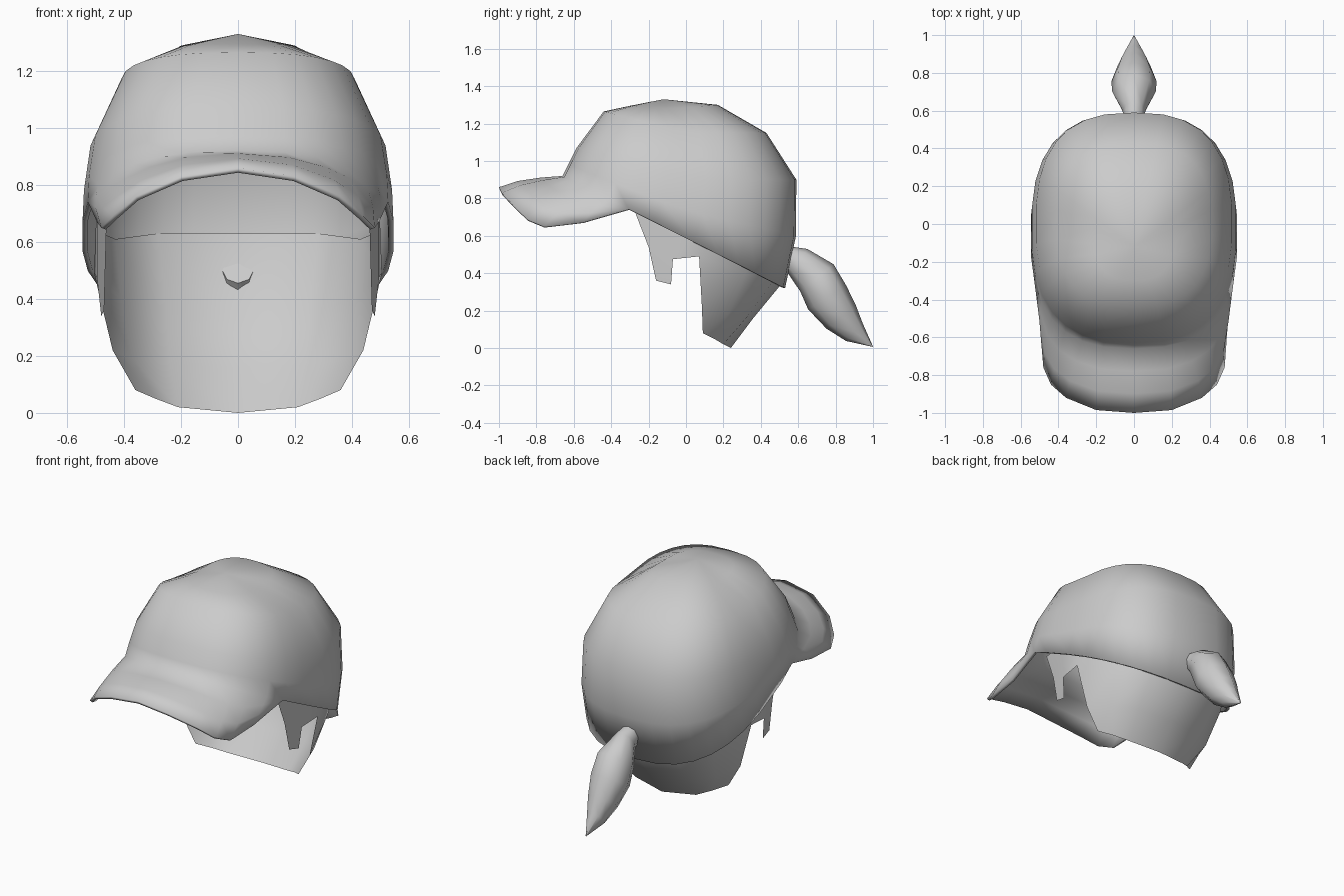
import bpy, bmesh
from math import sin, cos, pi, radians
from mathutils import Vector

if "Cube" in bpy.data.objects:
    bpy.data.objects.remove(bpy.data.objects["Cube"])

grey = bpy.data.materials.new("plain grey")
grey.use_nodes = True
grey.diffuse_color = (0.6, 0.6, 0.6, 1)
grey.node_tree.nodes["Principled BSDF"].inputs["Base Color"].default_value = (0.6, 0.6, 0.6, 1)


def finish(name, bm, angle=60):
    bmesh.ops.remove_doubles(bm, verts=bm.verts[:], dist=0.0005)
    bmesh.ops.recalc_face_normals(bm, faces=bm.faces[:])
    mesh = bpy.data.meshes.new(name)
    bm.to_mesh(mesh)
    bm.free()
    mesh.materials.append(grey)
    obj = bpy.data.objects.new(name, mesh)
    bpy.context.collection.objects.link(obj)
    bpy.ops.object.select_all(action='DESELECT')
    obj.select_set(True)
    bpy.context.view_layer.objects.active = obj
    bpy.ops.object.shade_smooth_by_angle(angle=radians(angle))
    return obj


def skin(bm, rows, closed=False):
    """Join neighbouring rows of verts with quads."""
    for a, b in zip(rows, rows[1:]):
        n = len(a)
        for i in range(n if closed else n - 1):
            j = (i + 1) % n
            bm.faces.new((a[i], a[j], b[j], b[i]))


def mirrored(half):
    """Full row from its x >= 0 half, which starts on the centre line."""
    return [(-x, y, z) for x, y, z in half[:0:-1]] + list(half)


def power(v, p):
    return abs(v) ** p * (1 if v >= 0 else -1)


# Cap crown: tilted superellipse rings (front y, z, back y, z, half width, side z)
COLUMNS = 30
rings = [
    (-0.30, 1.295, 0.17, 1.30, 0.21, 1.28),
    (-0.44, 1.265, 0.43, 1.15, 0.41, 1.155),
    (-0.585, 1.07, 0.59, 0.90, 0.52, 0.91),
    (-0.63, 0.98, 0.588, 0.60, 0.543, 0.74),
    (-0.66, 0.92, 0.53, 0.32, 0.548, 0.62),
]
bm = bmesh.new()
rows = []
for fy, fz, by, bz, w, sz in rings:
    row = []
    for i in range(COLUMNS):
        a = 2 * pi * i / COLUMNS
        c, s = power(cos(a), 0.77), power(sin(a), 0.77)
        y = (fy + by) / 2 - c * (by - fy) / 2
        z = sz + abs(c) * ((fz if c > 0 else bz) - sz)
        row.append(bm.verts.new((w * s, y, z)))
    rows.append(row)
skin(bm, rows, closed=True)
apex = bm.verts.new((0, -0.12, 1.33))
for i in range(COLUMNS):
    bm.faces.new((apex, rows[0][i], rows[0][(i + 1) % COLUMNS]))

# Brim: grows forward from the front of the crown's rim to a drooping outline
outline = mirrored([(0, -1, 0.86), (0.2, -0.985, 0.83), (0.36, -0.92, 0.76),
                    (0.44, -0.85, 0.69), (0.48, -0.76, 0.65), (0.495, -0.55, 0.67)])
rim = [rows[-1][i] for i in range(-6, 7)]
brim_rows = [rim]
for t, lift in ((0.35, 0.012), (0.7, 0.015), (1, 0)):
    row = [rim[0]]
    for v, p in zip(rim[1:-1], outline):
        q = v.co.lerp(Vector(p), t)
        row.append(bm.verts.new((q.x * (1 + lift), q.y, q.z + lift)))
    brim_rows.append(row + [rim[-1]])
for a, b in zip(brim_rows, brim_rows[1:]):
    for i in range(12):
        quad = list(dict.fromkeys((a[i], a[i + 1], b[i + 1], b[i])))
        bm.faces.new(quad)
cap = finish("cap", bm)
thick = cap.modifiers.new("thickness", 'SOLIDIFY')
thick.thickness = 0.018
thick.offset = -1

# Hair: sheet round the back of the head, from under the cap to the nape
bm = bmesh.new()
hair_rows = [
    [(0, 0.55, 0.63), (0.28, 0.52, 0.63), (0.43, 0.36, 0.61), (0.5, 0.07, 0.64)],
    [(0, 0.5, 0.33), (0.25, 0.46, 0.35), (0.41, 0.32, 0.40), (0.505, 0.07, 0.49)],
    [(0, 0.36, 0.16), (0.24, 0.33, 0.17), (0.37, 0.23, 0.19), (0.44, 0.085, 0.22)],
    [(0, 0.24, 0), (0.21, 0.2, 0.02), (0.29, 0.15, 0.05), (0.36, 0.09, 0.08)],
]
skin(bm, [[bm.verts.new(p) for p in mirrored(r)] for r in hair_rows])

# Sideburns: strip over the ear with a tab hanging in front of it
strip = [
    [(0.5, 0.07, 0.64), (0.505, 0.07, 0.49)],
    [(0.495, -0.07, 0.70), (0.495, -0.07, 0.475)],
    [(0.46, -0.27, 0.72), (0.465, -0.2, 0.54)],
]
tab = [[(0.495, -0.07, 0.475), (0.48, -0.08, 0.34)],
       [(0.465, -0.2, 0.54), (0.47, -0.16, 0.36)]]
for side in (1, -1):
    for piece in (strip, tab):
        skin(bm, [[bm.verts.new((side * x, y, z)) for x, y, z in r] for r in piece])
finish("hair", bm)

# Ponytail: tapering spindle along a bent path (y, z, half width, half depth)
path = [(0.52, 0.50, 0.055, 0.05), (0.60, 0.46, 0.06, 0.085), (0.70, 0.375, 0.115, 0.115),
        (0.755, 0.27, 0.12, 0.12), (0.83, 0.165, 0.09, 0.10), (0.90, 0.085, 0.055, 0.065),
        (0.998, 0.008, 0.002, 0.002)]
bm = bmesh.new()
rows = []
for k, (y, z, w, d) in enumerate(path):
    before, after = path[max(k - 1, 0)], path[min(k + 1, len(path) - 1)]
    along = Vector((0, after[0] - before[0], after[1] - before[1])).normalized()
    up = Vector((1, 0, 0)).cross(along)
    rows.append([bm.verts.new(Vector((w * cos(a), y, z)) + up * d * sin(a))
                 for a in (2 * pi * i / 8 for i in range(8))])
skin(bm, rows, closed=True)
bm.faces.new(rows[0])
bm.faces.new(rows[-1])
finish("ponytail", bm)
